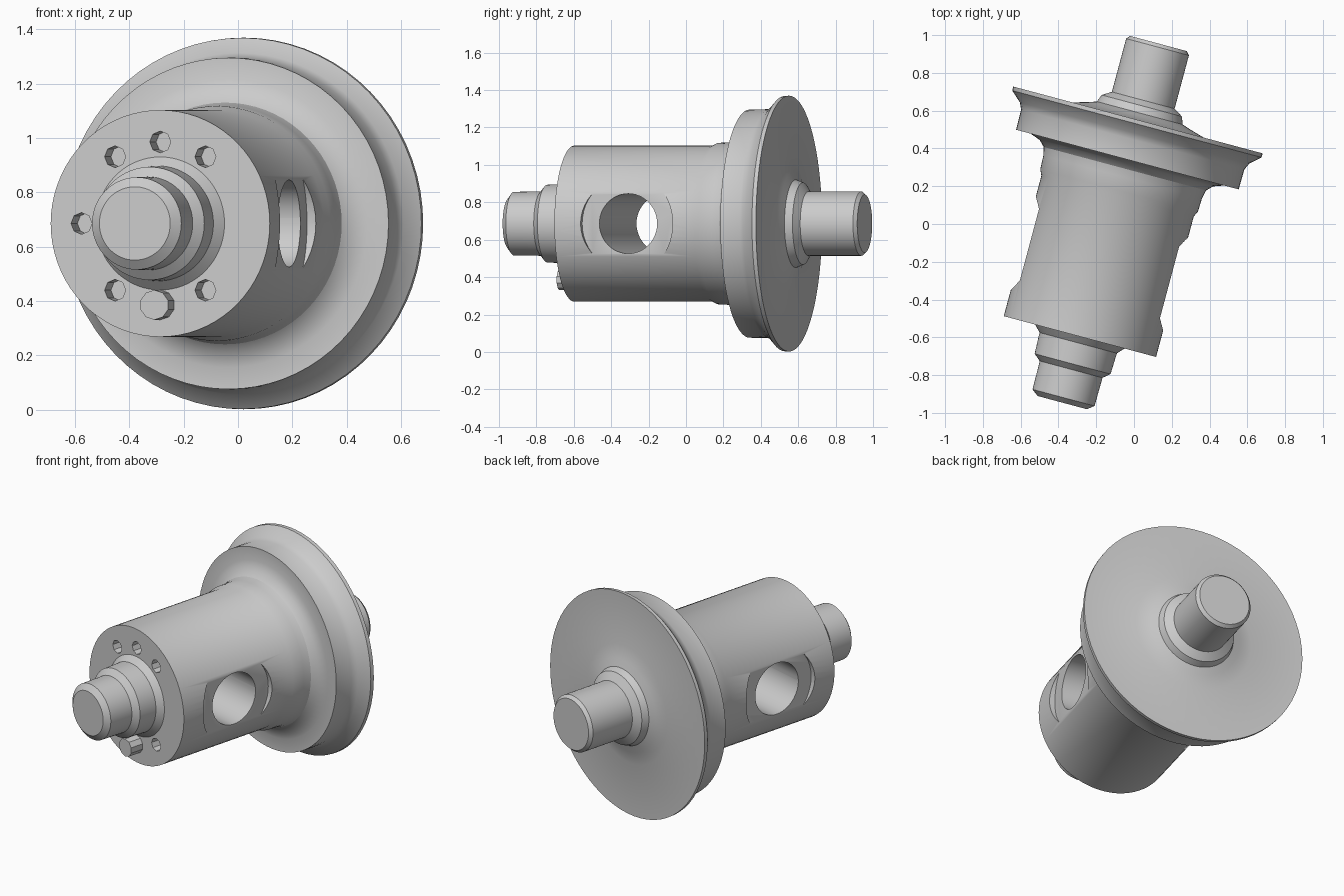
import bpy, bmesh
from math import sin, cos, pi, radians
from mathutils import Matrix, Vector

if "Cube" in bpy.data.objects:
    bpy.data.objects.remove(bpy.data.objects["Cube"])

CZ = 0.686                      # height of the shaft axis
PLACE = Matrix.Translation((-0.118, 0.032, CZ)) @ Matrix.Rotation(radians(-15), 4, 'Z')


def finish(name, bm):
    bmesh.ops.recalc_face_normals(bm, faces=bm.faces)
    mesh = bpy.data.meshes.new(name)
    bm.to_mesh(mesh)
    bm.free()
    ob = bpy.data.objects.new(name, mesh)
    bpy.context.collection.objects.link(ob)
    return ob


def lathe(name, profile, n=72):
    """Spin (t, r) points round the local Y axis and cap both ends."""
    bm = bmesh.new()
    rings = [[bm.verts.new((r * cos(2 * pi * i / n), t, r * sin(2 * pi * i / n)))
              for i in range(n)] for t, r in profile]
    for a, b in zip(rings, rings[1:]):
        for i in range(n):
            j = (i + 1) % n
            bm.faces.new((a[i], a[j], b[j], b[i]))
    bm.faces.new(rings[0])
    bm.faces.new(rings[-1])
    return finish(name, bm)


def cylinder(name, p, q, r, n):
    p, q = Vector(p), Vector(q)
    bm = bmesh.new()
    m = Matrix.Translation((p + q) / 2) @ (q - p).to_track_quat('Z', 'Y').to_matrix().to_4x4()
    bmesh.ops.create_cone(bm, cap_ends=True, segments=n, radius1=r, radius2=r,
                          depth=(q - p).length, matrix=m)
    return finish(name, bm)


def smooth(ob, angle=28):
    bpy.ops.object.select_all(action='DESELECT')
    ob.select_set(True)
    bpy.context.view_layer.objects.active = ob
    bpy.ops.object.shade_smooth_by_angle(angle=radians(angle))


# One turned piece: front shaft, collar, drum, flange, rear hub, rear shaft
turned = lathe("flanged_shaft_body", [
    (-1.012, 0.135), (-0.985, 0.17), (-0.83, 0.172), (-0.80, 0.208),
    (-0.685, 0.212), (-0.65, 0.245), (-0.65, 0.4175),
    (0.12, 0.4175), (0.15, 0.432), (0.225, 0.435), (0.27, 0.445),
    (0.30, 0.475), (0.32, 0.53), (0.32, 0.61),
    (0.43, 0.612), (0.465, 0.628), (0.515, 0.683), (0.537, 0.684),
    (0.537, 0.36), (0.56, 0.28), (0.575, 0.235), (0.615, 0.22),
    (0.645, 0.172), (0.937, 0.172), (0.956, 0.155)])

# Cross bore with a shallow round spot face on each side
cutters = [cylinder("bore_cutter", (-1, -0.25, 0), (1, -0.25, 0), 0.16, 48)]
for side in (-1, 1):
    cutters.append(cylinder("spot_face_cutter", (side * 0.384, -0.25, 0),
                            (side * 0.6, -0.25, 0), 0.255, 48))
# Small blind holes in the front face
for deg in (55, 90, 125, 180, 235, 305):
    x, z = 0.3 * cos(radians(deg)), 0.3 * sin(radians(deg))
    cutters.append(cylinder("bolt_hole_cutter", (x, -0.75, z), (x, -0.56, z), 0.04, 8))

for c in cutters:
    mod = turned.modifiers.new("cut", 'BOOLEAN')
    mod.operation = 'DIFFERENCE'
    mod.solver = 'EXACT'
    mod.object = c
    c.hide_render = True
bpy.context.view_layer.objects.active = turned
turned.select_set(True)
for mod in list(turned.modifiers):
    bpy.ops.object.modifier_apply(modifier=mod.name)
for c in cutters:
    bpy.data.objects.remove(c)

# Locating pin on the front face
pin = cylinder("locating_pin", (0, -0.735, -0.3), (0, -0.62, -0.3), 0.055, 10)

for ob in (turned, pin):
    ob.matrix_world = PLACE
    smooth(ob)
